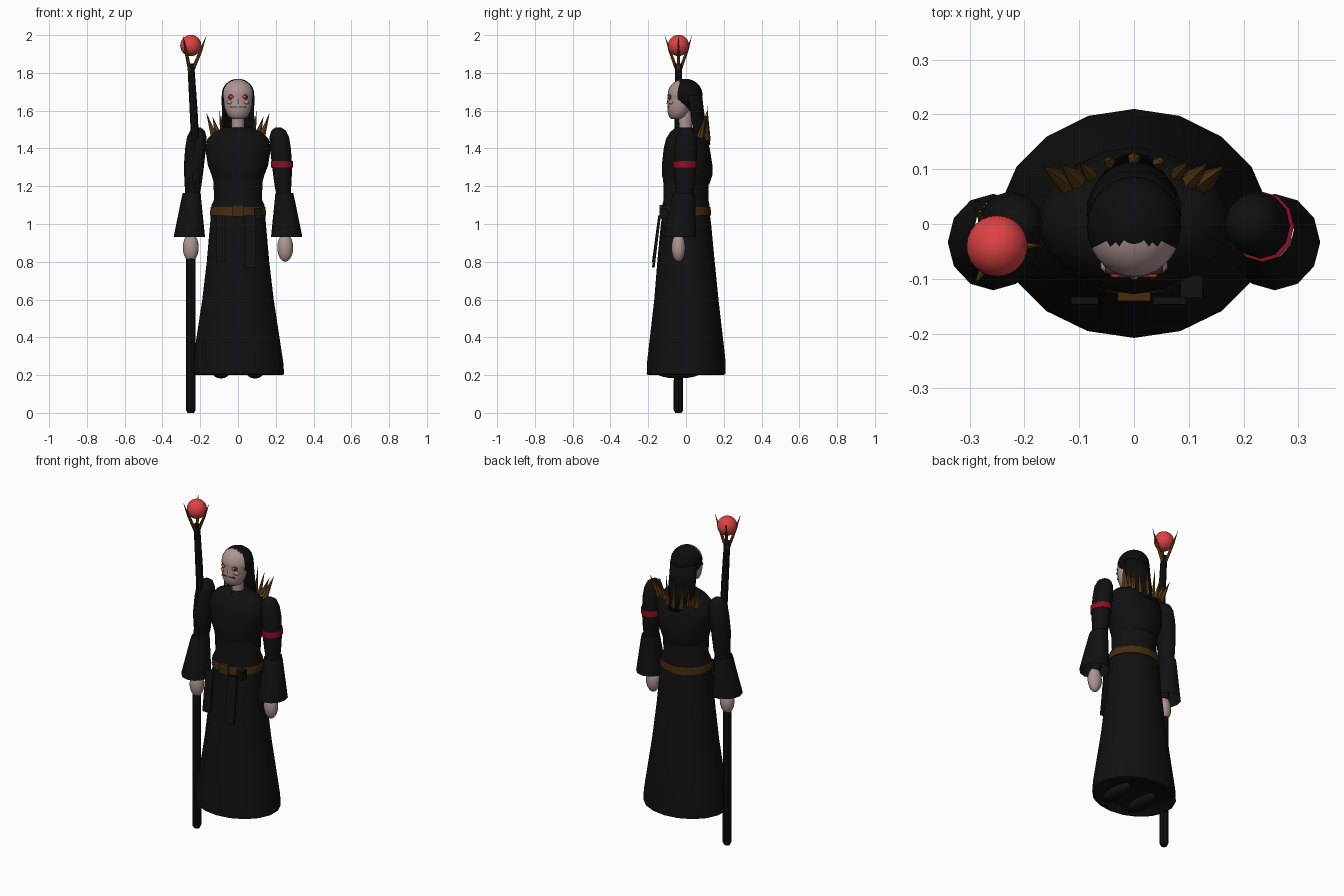
import bpy, bmesh, math
from mathutils import Vector

if "Cube" in bpy.data.objects:
    bpy.data.objects.remove(bpy.data.objects["Cube"])


def mat(name, r, g, b):
    m = bpy.data.materials.new(name)
    m.diffuse_color = (r, g, b, 1)
    m.use_nodes = True
    m.node_tree.nodes["Principled BSDF"].inputs["Base Color"].default_value = m.diffuse_color
    return m


BLACK = mat("black cloth", .0055, .0055, .0055)
HAIR = mat("black hair", .004, .004, .004)
WOOD = mat("dark wood", .005, .005, .005)
SKIN = mat("pale skin", .42, .30, .29)
ORB = mat("red glass", .72, .055, .055)
CRIMSON = mat("crimson", .28, .004, .022)
LEATHER = mat("brown leather", .06, .025, .005)
HORN = mat("brown horn", .11, .05, .01)
SHADOW = mat("dark socket", .08, .03, .03)


def finish(name, bm, material, angle=40):
    bmesh.ops.recalc_face_normals(bm, faces=bm.faces)
    me = bpy.data.meshes.new(name)
    bm.to_mesh(me)
    bm.free()
    ob = bpy.data.objects.new(name, me)
    bpy.context.collection.objects.link(ob)
    me.materials.append(material)
    bpy.ops.object.select_all(action='DESELECT')
    bpy.context.view_layer.objects.active = ob
    ob.select_set(True)
    if angle:
        bpy.ops.object.shade_smooth_by_angle(angle=math.radians(angle))
    return ob


# horizontal rings (x, y, z, radius x, radius y) joined into a skin
def loft(name, rings, material, n=16, caps=True, angle=40):
    bm = bmesh.new()
    loops = []
    for x, y, z, rx, ry in rings:
        loops.append([bm.verts.new((x + rx * math.sin(2 * math.pi * i / n),
                                    y + ry * math.cos(2 * math.pi * i / n), z))
                      for i in range(n)])
    for a, b in zip(loops, loops[1:]):
        for i in range(n):
            j = (i + 1) % n
            bm.faces.new((a[i], a[j], b[j], b[i]))
    if caps:
        bm.faces.new(loops[0])
        bm.faces.new(loops[-1])
    return finish(name, bm, material, angle)


def ball(name, loc, size, material, u=20, v=12):
    bm = bmesh.new()
    bmesh.ops.create_uvsphere(bm, u_segments=u, v_segments=v, radius=1)
    for p in bm.verts:
        p.co = Vector(loc) + Vector([p.co[k] * size[k] for k in range(3)])
    return finish(name, bm, material, 60)


def spike(name, base, tip, r, material, r2=0.0, n=6):
    base, tip = Vector(base), Vector(tip)
    d = tip - base
    bm = bmesh.new()
    bmesh.ops.create_cone(bm, cap_ends=True, segments=n, radius1=r, radius2=r2, depth=d.length)
    rot = d.to_track_quat('Z', 'Y')
    for p in bm.verts:
        p.co = rot @ p.co + (base + tip) / 2
    return finish(name, bm, material, 0)


# box whose bottom is shifted in y, for hanging cloth and plates
def slab(name, x0, x1, y, z0, z1, thick, material, lean=0.0):
    bm = bmesh.new()
    bmesh.ops.create_cube(bm, size=1)
    for p in bm.verts:
        t = p.co.z + .5
        p.co = ((x0 + x1) / 2 + p.co.x * (x1 - x0),
                y + p.co.y * thick + lean * (1 - t), z0 + t * (z1 - z0))
    return finish(name, bm, material, 0)


# robe skirt with hem and a recessed underside
loft("skirt", [(0, 0, .23, .19, .16), (0, 0, .20, .235, .195), (0, 0, .205, .248, .208),
               (0, .002, .27, .243, .208), (0, .002, .6, .192, .17),
               (0, 0, .8, .168, .152), (0, 0, 1.0, .15, .133), (0, 0, 1.08, .14, .122)],
     BLACK, 18)

# jacket: waist, overhanging chest, shoulders and collar
loft("waist", [(0, 0, 1.0, .15, .125), (0, 0, 1.1, .143, .125), (0, 0, 1.13, .128, .118),
               (0, 0, 1.28, .135, .122)], BLACK, 18)
loft("chest", [(0, .005, 1.21, .128, .118), (0, .006, 1.26, .142, .134), (0, .006, 1.31, .162, .134),
               (0, .004, 1.4, .176, .122), (0, .002, 1.45, .165, .108),
               (0, 0, 1.485, .13, .085), (0, 0, 1.51, .075, .058)], BLACK, 18)

# belt, buckle, pouch and hanging sash strips
loft("belt", [(0, 0, 1.045, .152, .133), (0, 0, 1.09, .147, .13)], LEATHER, 18)
slab("buckle", -.03, .03, -.133, 1.04, 1.1, .016, LEATHER)
slab("belt_pouch", .085, .125, -.115, 1.03, 1.085, .04, BLACK)
for x0, x1, z0 in ((-.115, -.065, .8), (.035, .095, .77)):
    slab("sash_strip", x0, x1, -.14, z0, 1.045, .014, BLACK, -.033)

# boots
for s in (-1, 1):
    ball("boot", (s * .09, -.04, .215), (.045, .12, .033), BLACK, 12, 8)

# arms, wide sleeves and hands
for s in (-1, 1):
    loft("arm", [(s * .245, -.035, .93, .026, .026), (s * .243, -.01, 1.14, .036, .042),
                 (s * .238, -.005, 1.2, .044, .052), (s * .234, -.005, 1.3, .053, .06),
                 (s * .225, 0, 1.4, .055, .06), (s * .218, 0, 1.46, .052, .055),
                 (s * .215, 0, 1.495, .038, .04), (s * .213, 0, 1.512, .014, .015)], BLACK, 12, angle=60)
    loft("sleeve", [(s * .257, -.033, .93, .083, .088), (s * .257, -.033, .945, .081, .086),
                    (s * .247, -.013, 1.14, .051, .062), (s * .245, -.01, 1.165, .047, .056)],
         BLACK, 12, caps=False)
    ball("hand", (s * .25, -.04, .875), (.042, .037, .075), SKIN, 12, 10)
loft("arm_band", [(.234, -.005, 1.298, .058, .064), (.234, -.005, 1.333, .058, .064)], CRIMSON, 12)

# neck and jaw
loft("neck", [(0, -.002, 1.48, .034, .034), (0, -.005, 1.6, .034, .036)], SKIN, 12)
loft("jaw", [(0, -.05, 1.557, .028, .028), (0, -.045, 1.567, .05, .045), (0, -.04, 1.595, .065, .058),
             (0, -.035, 1.63, .074, .064), (0, -.03, 1.69, .076, .066)], SKIN, 16, angle=60)

# cranium: face in front, hair behind
head = ball("head", (0, -.005, 1.685), (.086, .092, .084), SKIN, 28, 18)
head.data.materials.append(HAIR)
for p in head.data.polygons:
    c = p.center
    p.material_index = int(c.y > -.036 and c.z > 1.6)

# long hair falling behind the neck
drape = bmesh.new()
rows = []
for z, r, y in ((1.68, .088, .0), (1.6, .087, .01), (1.52, .088, .022), (1.42, .07, .045)):
    rows.append([drape.verts.new((r * math.sin(a), y + .085 * math.cos(a), z))
                 for a in [math.radians(-80 + 20 * i) for i in range(9)]])
for a, b in zip(rows, rows[1:]):
    for i in range(8):
        drape.faces.new((a[i], a[i + 1], b[i + 1], b[i]))
hair = finish("hair_drape", drape, HAIR)
hair.modifiers.new("thickness", 'SOLIDIFY').thickness = .008

# face details
for s in (-1, 1):
    ball("eye_socket", (s * .034, -.083, 1.673), (.02, .012, .014), SHADOW, 10, 8)
    ball("eye", (s * .034, -.092, 1.673), (.01, .007, .009), ORB, 10, 8)
    ball("cheek", (s * .04, -.075, 1.645), (.022, .018, .014), SKIN, 10, 8)
spike("nose", (0, -.092, 1.635), (0, -.09, 1.685), .011, SKIN, .004)
slab("mouth", -.042, .042, -.094, 1.617, 1.622, .008, SHADOW)

# spiked collar behind the neck
for s in (-1, 1):
    for base, tip, r in (((.125, .075, 1.46), (.168, .108, 1.59), .02),
                         ((.105, .08, 1.47), (.135, .112, 1.57), .018),
                         ((.08, .09, 1.46), (.1, .115, 1.6), .014),
                         ((.045, .11, 1.44), (.056, .112, 1.62), .013)):
        spike("collar_spike", (s * base[0], *base[1:]), (s * tip[0], *tip[1:]), r, HORN)
spike("collar_spike_middle", (0, .118, 1.44), (0, .112, 1.63), .013, HORN)

# staff with a slight bend, three prongs and an orb
loft("staff", [(-.25, -.04, 0, .017, .017), (-.25, -.04, .015, .025, .025),
               (-.25, -.04, 1.1, .024, .024), (-.228, -.04, 1.46, .021, .021),
               (-.235, -.04, 1.6, .021, .021), (-.25, -.04, 1.85, .018, .018)], WOOD, 8)
for k in range(3):
    a = math.radians(120 * k)
    cx, cy = math.cos(a), math.sin(a)
    mid = (-.25 + .052 * cx, -.04 + .052 * cy, 1.915)
    spike("staff_prong", (-.25 + .008 * cx, -.04 + .008 * cy, 1.81), mid, .01, HORN, .008)
    spike("staff_prong_tip", mid, (-.25 + .084 * cx, -.04 + .084 * cy, 2.0), .008, HORN)
ball("staff_orb", (-.25, -.04, 1.945), (.056, .056, .056), ORB, 24, 16)
